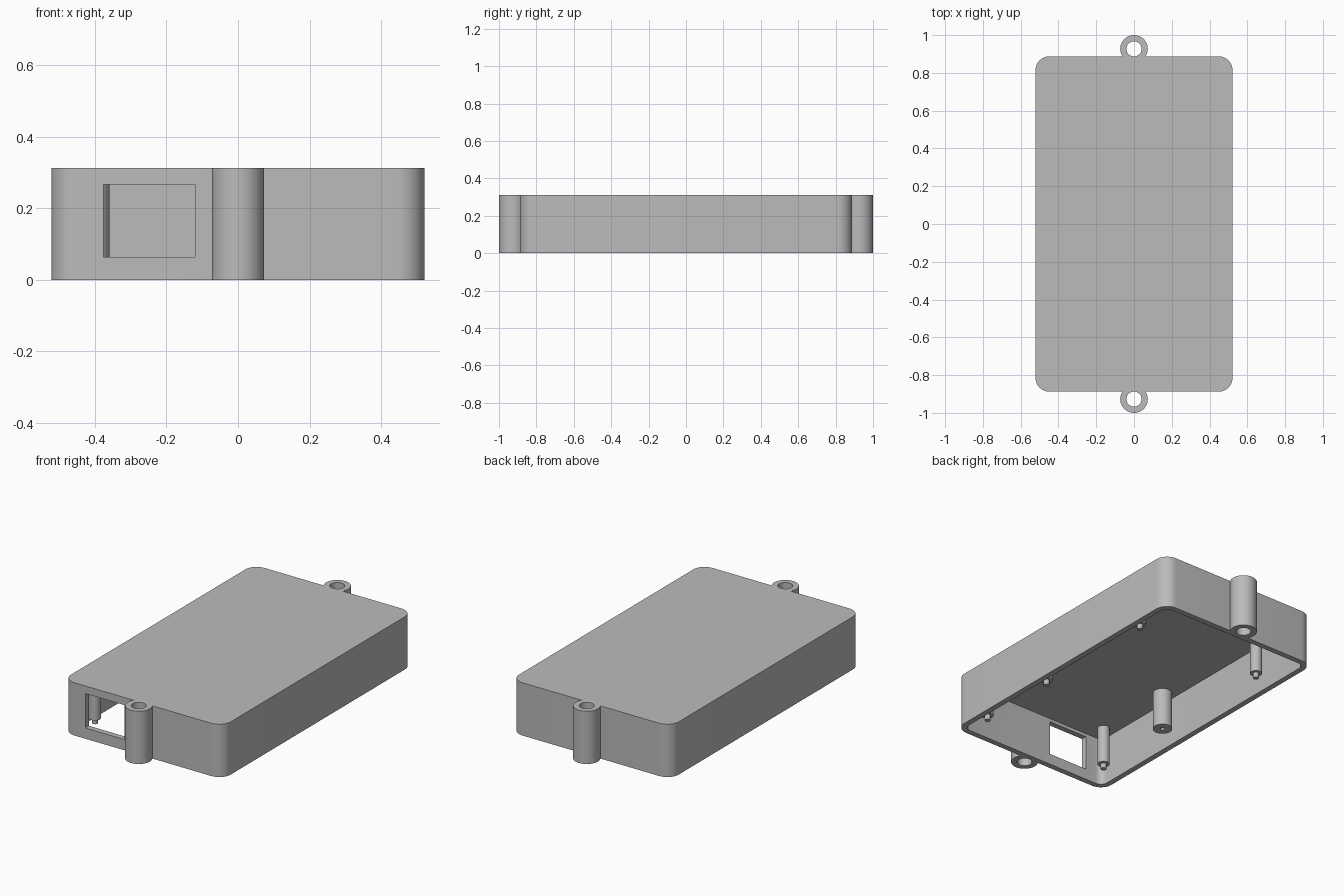
import bpy, bmesh, math

if "Cube" in bpy.data.objects:
    bpy.data.objects.remove(bpy.data.objects["Cube"])

H = 0.312                 # overall height
HX, HY = 0.522, 0.888     # outer half sizes
WALL, CEILING = 0.033, 0.286
LUG_Y, LUG_R, HOLE_R = 0.927, 0.073, 0.04
PIN_X = 0.412

grey = bpy.data.materials.new("grey plastic")
grey.diffuse_color = (0.5, 0.5, 0.5, 1)
grey.use_nodes = True
grey.node_tree.nodes["Principled BSDF"].inputs["Base Color"].default_value = grey.diffuse_color


def make_object(name, bm):
    bmesh.ops.recalc_face_normals(bm, faces=bm.faces)
    mesh = bpy.data.meshes.new(name)
    bm.to_mesh(mesh)
    bm.free()
    mesh.materials.append(grey)
    obj = bpy.data.objects.new(name, mesh)
    bpy.context.collection.objects.link(obj)
    return obj


def prism(name, points, z0, z1):
    bm = bmesh.new()
    face = bm.faces.new([bm.verts.new((x, y, z0)) for x, y in points])
    top = bmesh.ops.extrude_face_region(bm, geom=[face])["geom"]
    for v in top:
        if isinstance(v, bmesh.types.BMVert):
            v.co.z = z1
    return make_object(name, bm)


def rounded_rect(hx, hy, r, n=10):
    pts = []
    for q, (sx, sy) in enumerate([(1, 1), (-1, 1), (-1, -1), (1, -1)]):
        for i in range(n + 1):
            a = math.pi / 2 * (q + i / n)
            pts.append((sx * (hx - r) + r * math.cos(a), sy * (hy - r) + r * math.sin(a)))
    return pts


def circle(x, y, r, n=40):
    return [(x + r * math.cos(2 * math.pi * i / n), y + r * math.sin(2 * math.pi * i / n))
            for i in range(n)]


def lathe(name, profile, x, y, n=32):
    # rings of (radius, z), capped at both ends
    bm = bmesh.new()
    rings = [[bm.verts.new((px, py, z)) for px, py in circle(x, y, r, n)] for r, z in profile]
    for a, b in zip(rings, rings[1:]):
        for i in range(n):
            bm.faces.new((a[i], a[(i + 1) % n], b[(i + 1) % n], b[i]))
    bm.faces.new(rings[0])
    bm.faces.new(rings[-1])
    return make_object(name, bm)


def smooth(obj):
    bpy.ops.object.select_all(action='DESELECT')
    obj.select_set(True)
    bpy.context.view_layer.objects.active = obj
    bpy.ops.object.shade_smooth_by_angle(angle=math.radians(30))


def boolean(target, tool, operation):
    bpy.context.view_layer.objects.active = target
    mod = target.modifiers.new("cut", 'BOOLEAN')
    mod.operation, mod.solver, mod.object = operation, 'EXACT', tool
    bpy.ops.object.modifier_apply(modifier=mod.name)
    bpy.data.objects.remove(tool)


# Shell with a screw lug at each end
case = prism("case", rounded_rect(HX, HY, 0.075), 0, H)
for s in (-1, 1):
    boolean(case, prism("lug", circle(0, s * LUG_Y, LUG_R), 0, H), 'UNION')

# Hollow underside, lug holes and front port
boolean(case, prism("cavity", rounded_rect(HX - WALL, HY - WALL, 0.042), -0.1, CEILING), 'DIFFERENCE')
for s in (-1, 1):
    boolean(case, prism("lug_hole", circle(0, s * LUG_Y, HOLE_R), -0.1, H + 0.1), 'DIFFERENCE')
port = [(-0.376, -1.0), (-0.12, -1.0), (-0.12, -0.8), (-0.376, -0.8)]
boolean(case, prism("port", port, 0.064, 0.267), 'DIFFERENCE')
smooth(case)

# Stepped locating pins hanging from the ceiling
pin = [(0.016, 0.03), (0.016, 0.06), (0.033, 0.06), (0.033, CEILING + 0.005)]
for x, y in [(PIN_X, -0.748), (PIN_X, -0.25), (PIN_X, 0.542), (-PIN_X, -0.748), (-PIN_X, 0.542)]:
    smooth(lathe("locating_pin", pin, x, y))

# Screw boss with a blind hole
boss = [(0.012, 0.25), (0.012, 0.062), (0.053, 0.062), (0.053, CEILING + 0.005)]
smooth(lathe("screw_boss", boss, -PIN_X, -0.25))
